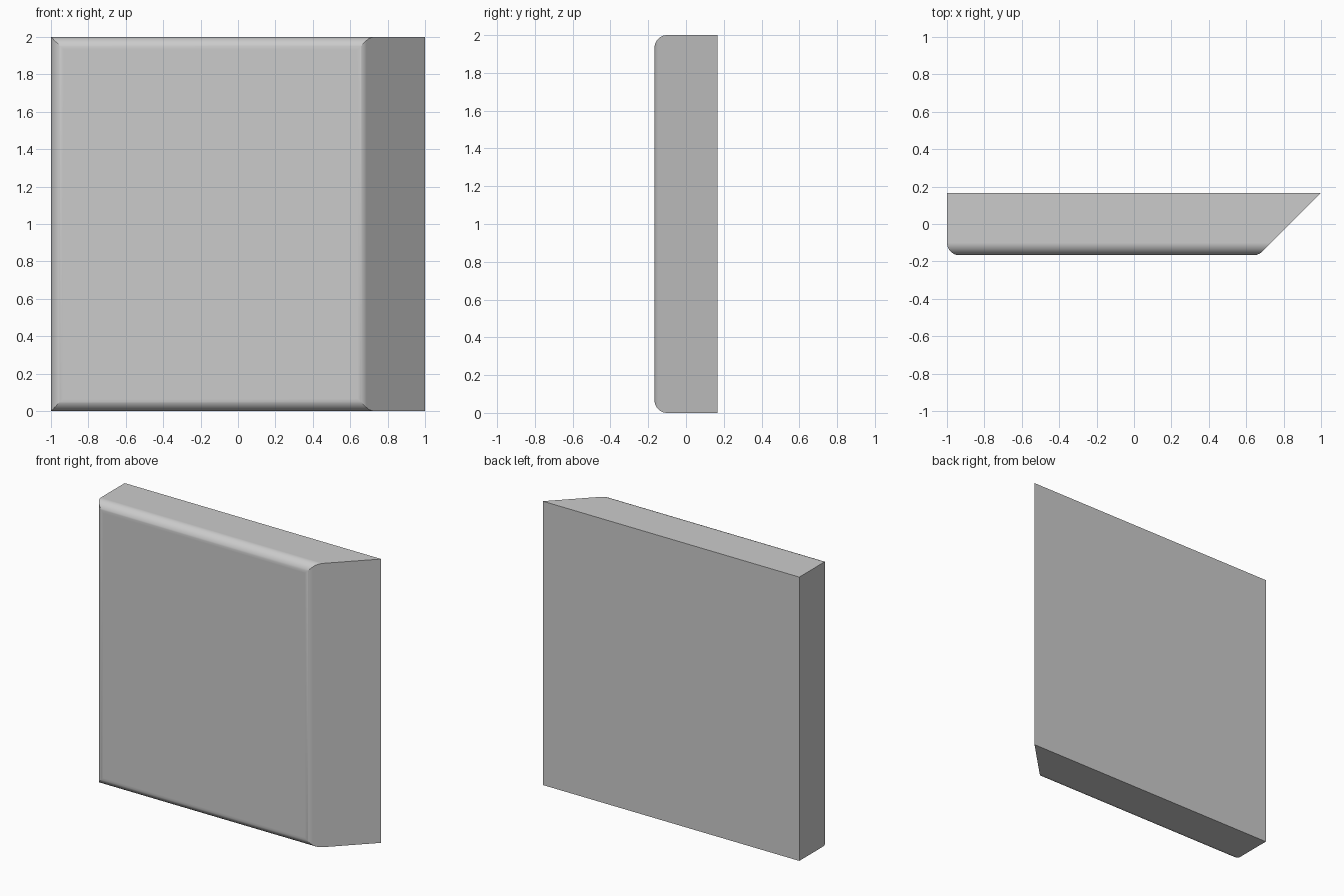
import bpy, bmesh, math
from mathutils import Vector

if "Cube" in bpy.data.objects:
    bpy.data.objects.remove(bpy.data.objects["Cube"])

R = 0.0667   # front edge rounding radius
T = 0.1667   # half thickness
SEG = 12


def rounded(points, radii):
    """Return a 2D outline with the given fillet radius at each corner."""
    out = []
    n = len(points)
    for i, r in enumerate(radii):
        p = Vector(points[i])
        if not r:
            out.append(p)
            continue
        a = (Vector(points[i - 1]) - p).normalized()
        b = (Vector(points[(i + 1) % n]) - p).normalized()
        half = a.angle(b) / 2
        centre = p + (a + b).normalized() * r / math.sin(half)
        start = p + a * r / math.tan(half) - centre
        end = p + b * r / math.tan(half) - centre
        sweep = math.pi - 2 * half
        for k in range(SEG + 1):
            t = k / SEG
            out.append(centre + (start * math.sin((1 - t) * sweep)
                                 + end * math.sin(t * sweep)) / math.sin(sweep))
    return out


def extrude(name, outline, to_3d, vec):
    bm = bmesh.new()
    face = bm.faces.new([bm.verts.new(to_3d(p)) for p in outline])
    res = bmesh.ops.extrude_face_region(bm, geom=[face], use_keep_orig=True)
    bmesh.ops.translate(bm, vec=vec,
                        verts=[g for g in res["geom"] if isinstance(g, bmesh.types.BMVert)])
    bmesh.ops.recalc_face_normals(bm, faces=bm.faces)
    mesh = bpy.data.meshes.new(name)
    bm.to_mesh(mesh)
    bm.free()
    obj = bpy.data.objects.new(name, mesh)
    bpy.context.collection.objects.link(obj)
    return obj


# Plan outline with the slanted right end, extruded upwards
plan = rounded([(-1, -T), (1 - 2 * T, -T), (1, T), (-1, T)], [R, R, 0, 0])
panel = extrude("bevelled_panel", plan, lambda p: (p.x, p.y, 0), (0, 0, 2))

# Side outline with rounded front edges, used to trim the top and bottom
side = rounded([(-T, 0), (T + 0.1, 0), (T + 0.1, 2), (-T, 2)], [R, 0, 0, R])
cutter = extrude("edge_cutter", side, lambda p: (-1.2, p.x, p.y), (2.4, 0, 0))
cutter.hide_render = True

# Keep the shared volume, giving mitred rounded edges
mod = panel.modifiers.new("trim", "BOOLEAN")
mod.operation = "INTERSECT"
mod.solver = "EXACT"
mod.object = cutter
bpy.context.view_layer.objects.active = panel
panel.select_set(True)
bpy.ops.object.modifier_apply(modifier=mod.name)
bpy.data.objects.remove(cutter)

# Smooth fillets, flat large faces
bpy.ops.object.shade_smooth_by_angle(angle=math.radians(20))
weighted = panel.modifiers.new("weighted_normals", "WEIGHTED_NORMAL")
weighted.keep_sharp = True
